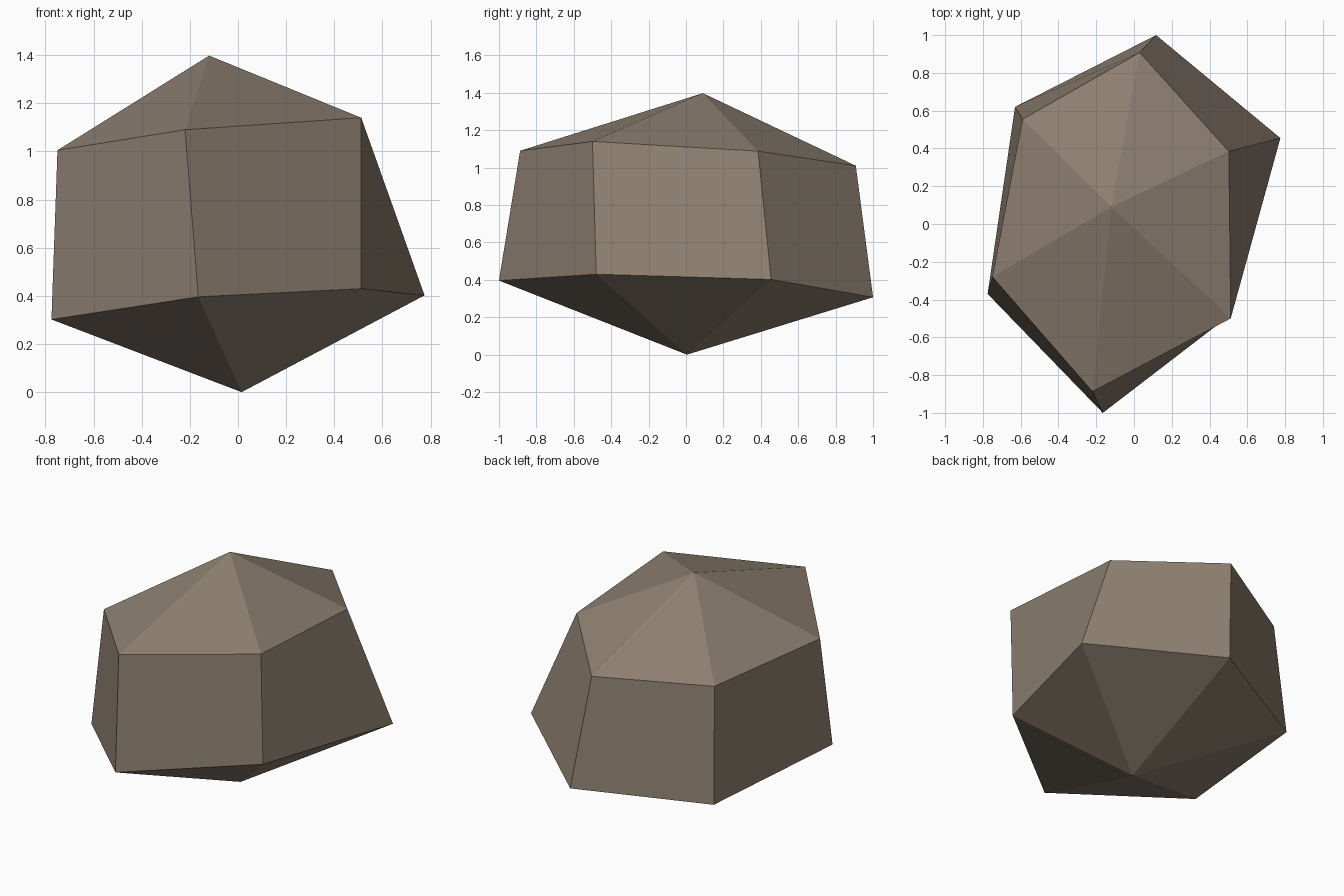
import bpy
import bmesh

cube = bpy.data.objects.get("Cube")
if cube:
    bpy.data.objects.remove(cube, do_unlink=True)

# Warm grey-brown stone
stone = bpy.data.materials.new("stone_brown")
stone.use_nodes = True
colour = (0.27, 0.215, 0.165, 1.0)
stone.diffuse_color = colour
stone.node_tree.nodes["Principled BSDF"].inputs["Base Color"].default_value = colour

# Irregular six-sided rings, counter-clockwise from the front corner
upper_ring = [(-0.22, -0.887, 1.09), (0.512, -0.50, 1.14), (0.502, 0.385, 1.088),
              (0.03, 0.908, 1.01), (-0.59, 0.555, 0.977), (-0.75, -0.28, 1.005)]
lower_ring = [(-0.165, -1.0, 0.396), (0.512, -0.48, 0.43), (0.775, 0.455, 0.402),
              (0.117, 1.0, 0.307), (-0.63, 0.62, 0.257), (-0.775, -0.37, 0.302)]

bm = bmesh.new()
upper = [bm.verts.new(p) for p in upper_ring]
lower = [bm.verts.new(p) for p in lower_ring]
peak = bm.verts.new((-0.12, 0.09, 1.398))
base = bm.verts.new((0.015, 0.005, 0.0))

# Cap, side wall and underside facets for each sector;
# each wall starts at its lower far corner so it folds towards the upper near one
for i in range(len(upper)):
    j = (i + 1) % len(upper)
    bm.faces.new((upper[i], upper[j], peak))
    bm.faces.new((lower[j], upper[j], upper[i], lower[i]))
    bm.faces.new((lower[j], lower[i], base))
bmesh.ops.recalc_face_normals(bm, faces=bm.faces)

mesh = bpy.data.meshes.new("rock")
bm.to_mesh(mesh)
bm.free()
mesh.materials.append(stone)
bpy.context.collection.objects.link(bpy.data.objects.new("rock", mesh))
